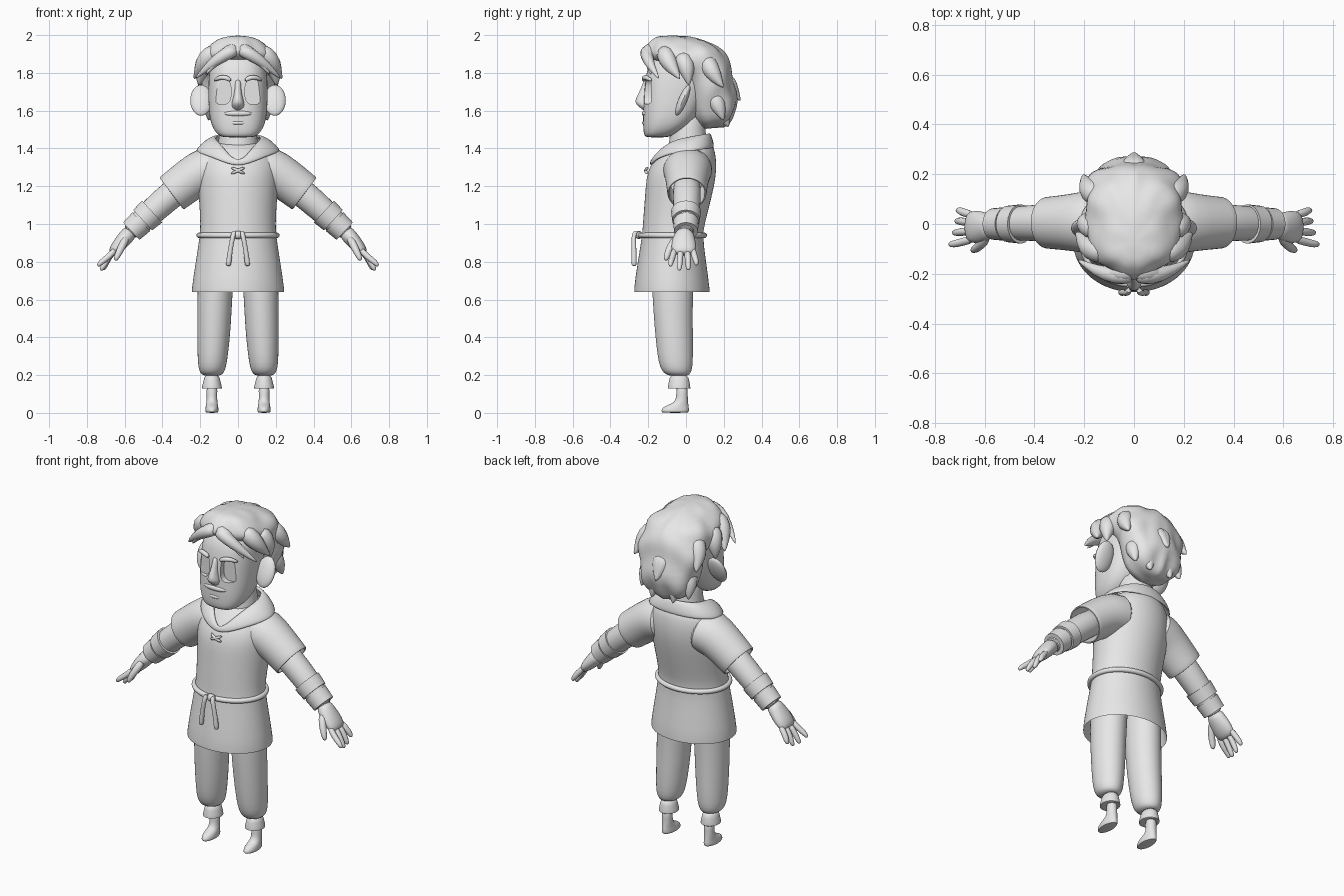
import bpy, bmesh, math
from mathutils import Vector, noise

clay = bpy.data.materials.new("plain_grey")
clay.diffuse_color = (0.8, 0.8, 0.8, 1)


def finish(me_bm, name, sub=1, solid=0, cutters=(), angle=40):
    bmesh.ops.recalc_face_normals(me_bm, faces=me_bm.faces)
    me = bpy.data.meshes.new(name)
    me_bm.to_mesh(me)
    me_bm.free()
    me.materials.append(clay)
    ob = bpy.data.objects.new(name, me)
    bpy.context.collection.objects.link(ob)
    if solid:
        m = ob.modifiers.new("thickness", 'SOLIDIFY')
        m.thickness, m.offset = solid, -1
    if sub:
        m = ob.modifiers.new("smooth", 'SUBSURF')
        m.levels = m.render_levels = sub
    for c in cutters:
        m = ob.modifiers.new("cut", 'BOOLEAN')
        m.object, m.operation, m.solver = c, 'DIFFERENCE', 'EXACT'
    bpy.ops.object.select_all(action='DESELECT')
    ob.select_set(True)
    bpy.context.view_layer.objects.active = ob
    bpy.ops.object.convert(target='MESH')
    bpy.ops.object.shade_smooth_by_angle(angle=math.radians(angle))
    return ob


def skin(rows, caps=(True, True), closed=False):
    """Bridge equal rings of points into a surface."""
    bm = bmesh.new()
    vs = [[bm.verts.new(p) for p in r] for r in rows]
    n = len(vs[0])
    pairs = list(zip(vs, vs[1:])) + ([(vs[-1], vs[0])] if closed else [])
    for a, b in pairs:
        for i in range(n):
            j = (i + 1) % n
            bm.faces.new((a[i], a[j], b[j], b[i]))
    if not closed:
        for cap, ring in zip(caps, (vs[0], vs[-1])):
            if cap:
                bm.faces.new(ring)
    return bm


def spow(v, p):
    return math.copysign(abs(v) ** (2 / p), v)


def loft(rings, n=24, p=2, cx=0, caps=(True, True)):
    """Level rings: (height, half width, front y, back y[, centre x])."""
    rows = []
    for r in rings:
        z, rx, yf, yb = r[:4]
        x0 = cx if len(r) < 5 else cx * r[4]
        rows.append([(x0 + rx * spow(math.cos(a), p),
                      (yf + yb) / 2 + (yb - yf) / 2 * spow(math.sin(a), p), z)
                     for a in (i * math.tau / n for i in range(n))])
    return skin(rows, caps)


def tube(path, radii, n=12, ref=(0, 1, 0), closed=False, caps=(True, True)):
    """Swept tube; radii are numbers or (along ref, across ref)."""
    pts, rows, k = [Vector(p) for p in path], [], len(path)
    for i, c in enumerate(pts):
        a = pts[(i - 1) % k] if closed else pts[max(i - 1, 0)]
        b = pts[(i + 1) % k] if closed else pts[min(i + 1, k - 1)]
        t = (b - a).normalized()
        u = Vector(ref)
        u = (u - t * u.dot(t)).normalized()
        v = t.cross(u)
        r = radii[i] if isinstance(radii, (list, tuple)) else radii
        ru, rv = r if isinstance(r, tuple) else (r, r)
        rows.append([c + u * ru * math.cos(w) + v * rv * math.sin(w)
                     for w in (j * math.tau / n for j in range(n))])
    return skin(rows, caps, closed)


def ball(center, size, tilt=0):
    bm = bmesh.new()
    bmesh.ops.create_uvsphere(bm, u_segments=20, v_segments=12, radius=1)
    c, s = math.cos(tilt), math.sin(tilt)
    for v in bm.verts:
        x, y, z = (v.co[i] * size[i] for i in range(3))
        v.co = (center[0] + x, center[1] + c * y - s * z, center[2] + s * y + c * z)
    return bm


# Tunic body with open skirt
finish(loft([(.635, .25, -.28, .13), (.80, .225, -.257, .107), (.94, .202, -.232, .088),
             (1.0, .2, -.229, .1), (1.09, .204, -.222, .123), (1.2, .213, -.214, .15),
             (1.28, .217, -.205, .162), (1.35, .205, -.165, .16), (1.40, .17, -.115, .15),
             (1.44, .12, -.075, .13)], 32, caps=(False, True)), "tunic", solid=.008)

# Folded collar meeting in a V at the front
half = [((.0, -.185, 1.315), (.0, -.205, 1.298)), ((.055, -.145, 1.39), (.12, -.175, 1.348)),
        ((.11, -.075, 1.45), (.225, -.06, 1.385)), ((.125, .02, 1.468), (.235, .03, 1.392)),
        ((.1, .1, 1.482), (.17, .125, 1.402)), ((0, .135, 1.487), (0, .165, 1.406))]
full = half + [tuple((-p[0], p[1], p[2]) for p in pr) for pr in half[-2:0:-1]]
rows = [[Vector(a).lerp(Vector(b), f) + Vector((0, 0, .02 * math.sin(math.pi * f)))
         for a, b in full] for f in (0, .5, 1)]
finish(skin(rows, (False, False)), "collar", sub=2, solid=.02)

# Rope belt with knot and hanging ends
ring = [(.207 * math.cos(a), -.072 + .17 * math.sin(a), .94)
        for a in (i * math.tau / 40 for i in range(40))]
finish(tube(ring, .015, 10, (0, 0, 1), True), "belt")
finish(ball((0, -.25, .942), (.03, .02, .022)), "belt_knot", 0)

# Chest lacing
for s in (-1, 1):
    finish(tube([(-.038 * s, -.203, 1.265), (0, -.22, 1.283), (.038 * s, -.2, 1.3)],
                [.008, .01, .008], 8), "chest_lace")

# Neck
finish(loft([(1.34, .12, -.12, .12), (1.44, .105, -.085, .115), (1.5, .095, -.085, .1),
             (1.6, .09, -.08, .1)]), "neck")

# Head with cut eye sockets
cutters = []
for s in (-1, 1):
    rows = [[(s * .083 + .046 * spow(math.cos(a), 3), y, 1.7 + .066 * spow(math.sin(a), 3))
             for a in (i * math.tau / 20 for i in range(20))] for y in (-.4, -.185)]
    c = finish(skin(rows), "eye_socket_cutter", 0)
    c.hide_render = True
    c.hide_set(True)
    cutters.append(c)
finish(loft([(1.458, .075, -.205, -.1), (1.466, .1, -.221, -.08), (1.50, .132, -.227, .0),
             (1.56, .152, -.228, .06), (1.65, .158, -.225, .1), (1.76, .157, -.218, .13),
             (1.85, .15, -.2, .14), (1.92, .1, -.14, .1)], 32, 2.5), "head", cutters=cutters)
finish(loft([(1.77, .02, -.225, -.18), (1.72, .016, -.236, -.18), (1.66, .027, -.272, -.18),
             (1.635, .038, -.27, -.18), (1.61, .03, -.236, -.18), (1.60, .02, -.225, -.18)],
            12), "nose")
finish(ball((0, -.212, 1.585), (.075, .022, .018)), "upper_lip", 0)
finish(ball((0, -.212, 1.535), (.05, .02, .013)), "lower_lip", 0)

# Hair mass, roughened into clumps
hair = finish(loft([(1.505, .06, .1, .2), (1.53, .11, .06, .23), (1.58, .15, .03, .255),
                    (1.66, .178, .02, .272), (1.74, .19, .015, .258), (1.79, .195, -.04, .25),
                    (1.83, .198, -.1, .242), (1.87, .198, -.175, .23), (1.90, .19, -.222, .212),
                    (1.94, .163, -.212, .17), (1.975, .115, -.185, .11), (1.998, .05, -.14, .0)],
                   32, 2.2), "hair")
for v in hair.data.vertices:
    d = noise.noise(Vector((abs(v.co.x) * 11, v.co.y * 11, v.co.z * 7)))
    out = Vector((v.co.x, v.co.y - .03, (v.co.z - 1.75) * .4)).normalized()
    v.co += out * .022 * d
    v.co.z = min(v.co.z, 2.0)

# Pointed hair locks: path and starting thickness
locks = [([(.0, -.205, 1.925), (.07, -.212, 1.9), (.15, -.19, 1.84), (.232, -.14, 1.765)], .036),
         ([(.0, -.19, 1.93), (.05, -.2, 1.915), (.11, -.2, 1.87), (.175, -.185, 1.785)], .036),
         ([(.11, -.12, 1.93), (.175, -.1, 1.87), (.2, -.07, 1.82), (.235, -.03, 1.765)], .05),
         ([(.15, -.03, 1.9), (.185, .0, 1.84), (.2, .01, 1.79), (.205, .015, 1.73)], .05),
         ([(.13, .1, 1.88), (.175, .13, 1.82), (.19, .16, 1.77), (.205, .2, 1.72)], .05),
         ([(.1, .13, 1.72), (.135, .16, 1.65), (.15, .18, 1.6), (.155, .2, 1.545)], .05),
         ([(.04, .16, 1.66), (.06, .19, 1.6), (.07, .205, 1.56), (.07, .225, 1.51)], .05),
         ([(.01, .18, 1.78), (.01, .225, 1.74), (.005, .25, 1.7), (.0, .29, 1.65)], .05)]

# Everything paired left and right
for s, side in ((-1, "left_"), (1, "right_")):
    def m(*pts):
        return [(s * x, y, z) for x, y, z in pts]

    for path, r in locks:
        finish(tube(m(*path), [r, r * 1.1, r * .75, .003], 8), side + "hair_lock", angle=60)
    finish(ball((s * .195, -.017, 1.655), (.058, .024, .088), -.4), side + "ear", 0)
    finish(tube(m((.035, -.222, 1.757), (.06, -.224, 1.776), (.1, -.21, 1.777), (.13, -.18, 1.758)),
                [.011, .015, .014, .008], 8), side + "eyebrow")
    # Belt ends
    finish(tube(m((.018, -.245, .955), (.02, -.27, .965), (.028, -.278, .93), (.04, -.275, .87),
                  (.05, -.275, .79), (.051, -.275, .777)), [.012, .015, .014, .013, .016, .012], 8),
           side + "belt_end")
    # Sleeve and arm
    finish(tube(m((.09, .01, 1.29), (.172, .008, 1.29), (.25, .006, 1.24), (.345, .005, 1.166),
                  (.353, .005, 1.16)), [(.14, .12), (.13, .125), (.115, .113), (.105, .108),
                                       (.104, .107)], 24, caps=(True, False)),
           side + "sleeve", solid=.01)
    finish(tube(m((.24, .005, 1.24), (.36, .005, 1.15), (.45, .003, 1.07), (.52, .0, 1.005),
                  (.585, -.005, .945)), [.075, .076, .072, .063, .048], 16), side + "arm")
    # Two wrist bands
    for k, (a, b, r) in enumerate((((.455, .0, 1.066), (.505, .0, 1.02), .079),
                                   ((.512, .0, 1.012), (.565, .0, .962), .068))):
        finish(tube(m(a, b), [r, r * .93], 20), side + "wrist_band", 0)
    # Hand
    finish(tube(m((.565, -.005, .965), (.59, -.01, .935), (.62, -.012, .9), (.655, -.012, .86),
                  (.67, -.012, .84)), [(.045, .042), (.055, .042), (.068, .04), (.066, .032),
                                      (.05, .018)], 14), side + "hand")
    for k, (y0, y1, dx, dz) in enumerate(((-.06, -.082, .02, .01), (-.027, -.035, .005, -.012),
                                          (.006, .012, -.005, -.01), (.036, .055, -.01, .015))):
        finish(tube(m((.645, y0, .87), (.685, (y0 + y1) / 2, .825), (.71 + dx, y1, .785 + dz),
                      (.722 + dx, y1, .765 + dz)), [.018, .018, .016, .009], 8), side + "finger")
    finish(tube(m((.59, -.045, .93), (.615, -.085, .88), (.64, -.102, .83), (.65, -.108, .805)),
                [.026, .022, .018, .01], 8), side + "thumb")
    # Trouser leg, gathered cuff, ankle and foot
    finish(loft([(.9, .1, -.19, .06, .11), (.635, .093, -.18, .035, .122), (.45, .09, -.167, .037, .127),
                 (.3, .081, -.152, .038, .134), (.24, .074, -.138, .035, .137),
                 (.21, .062, -.118, .025, .138), (.195, .042, -.09, .012, .138)], 24, cx=s),
           side + "trouser_leg")
    finish(loft([(.205, .038, -.085, .012), (.17, .045, -.09, .018), (.132, .055, -.099, .025),
                 (.127, .053, -.097, .023), (.13, .03, -.07, .01)], 20, cx=s * .138), side + "cuff")
    finish(loft([(0, .031, -.127, .012), (.006, .036, -.133, .017), (.025, .035, -.13, .017),
                 (.042, .032, -.1, .014), (.055, .03, -.06, .012), (.09, .027, -.05, .009),
                 (.15, .033, -.055, .011)], 16, cx=s * .138), side + "foot")
